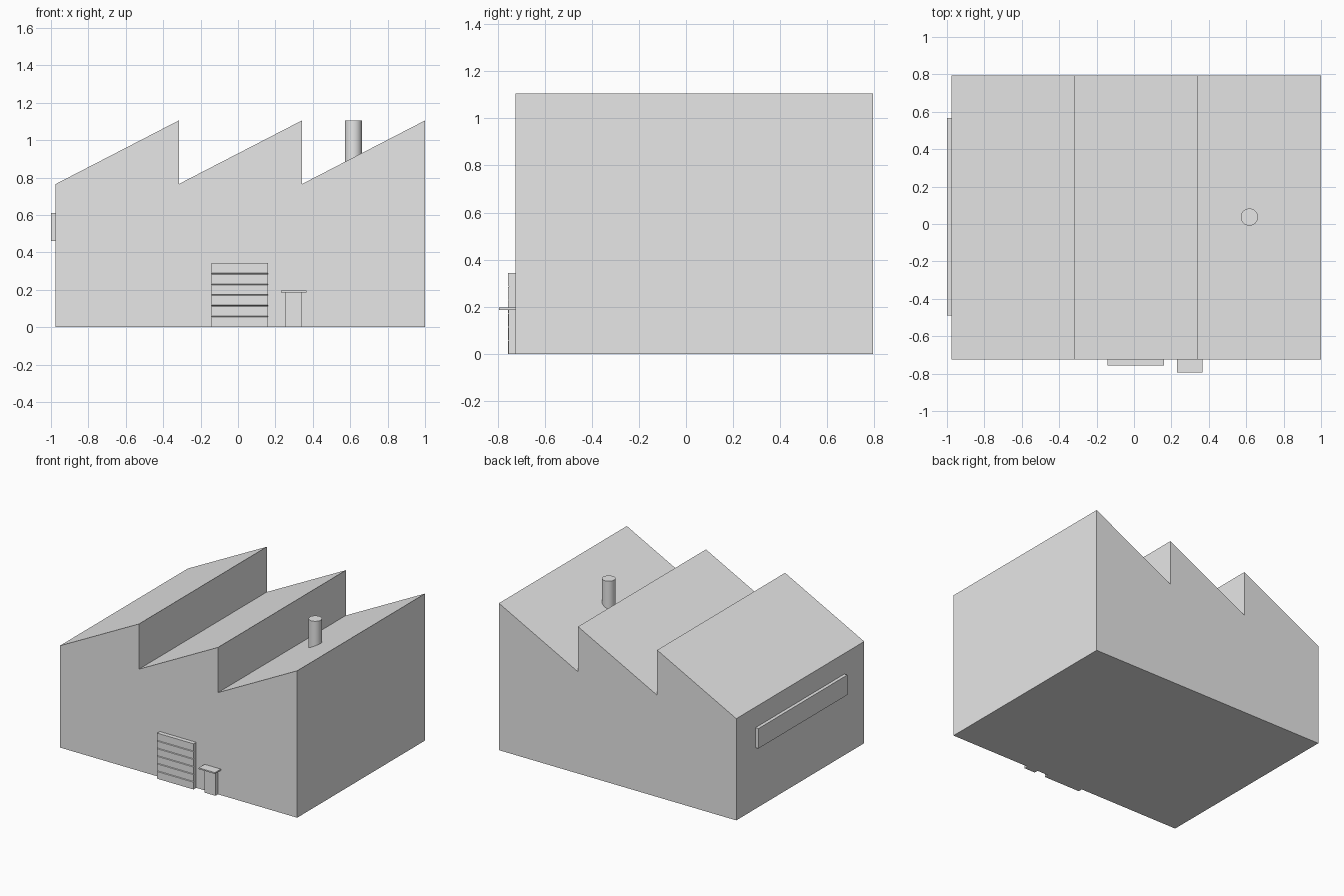
import bpy
import bmesh

cube = bpy.data.objects.get("Cube")
if cube:
    bpy.data.objects.remove(cube, do_unlink=True)

grey = bpy.data.materials.new("light_grey")
grey.use_nodes = True
grey.diffuse_color = (0.8, 0.8, 0.8, 1)
grey.node_tree.nodes["Principled BSDF"].inputs["Base Color"].default_value = (0.8, 0.8, 0.8, 1)


def extrude(name, outline, direction):
    """Solid made by pushing a flat outline along a direction."""
    bm = bmesh.new()
    face = bm.faces.new([bm.verts.new(p) for p in outline])
    moved = bmesh.ops.extrude_face_region(bm, geom=[face], use_keep_orig=True)
    verts = [v for v in moved["geom"] if isinstance(v, bmesh.types.BMVert)]
    bmesh.ops.translate(bm, verts=verts, vec=direction)
    bmesh.ops.recalc_face_normals(bm, faces=bm.faces)
    mesh = bpy.data.meshes.new(name)
    bm.to_mesh(mesh)
    bm.free()
    mesh.materials.append(grey)
    obj = bpy.data.objects.new(name, mesh)
    bpy.context.collection.objects.link(obj)
    return obj


def box(name, x, y, z):
    outline = [(x[0], y[0], z[0]), (x[1], y[0], z[0]), (x[1], y[1], z[0]), (x[0], y[1], z[0])]
    return extrude(name, outline, (0, 0, z[1] - z[0]))


# Hall with three sawtooth roof bays
LEFT, RIGHT, FRONT, BACK = -0.975, 1.0, -0.725, 0.795
VALLEY, PEAK, BAYS = 0.765, 1.105, 3
bay = (RIGHT - LEFT) / BAYS
outline = [(RIGHT, FRONT, 0), (LEFT, FRONT, 0)]
for i in range(BAYS):
    outline.append((LEFT + i * bay, FRONT, VALLEY))
    outline.append((LEFT + (i + 1) * bay, FRONT, PEAK))
extrude("factory_hall", outline, (0, BACK - FRONT, 0))

# Roller door with grooves between its panels
DOOR_Y, DOOR_H, PANELS, GROOVE = -0.757, 0.343, 6, 0.003
x0, x1 = -0.143, 0.16
outline = [(x0, FRONT, 0), (x0, DOOR_Y, 0)]
for i in range(1, PANELS):
    z = DOOR_H * i / PANELS
    outline += [(x0, DOOR_Y, z - GROOVE), (x0, DOOR_Y + 2 * GROOVE, z), (x0, DOOR_Y, z + GROOVE)]
outline += [(x0, DOOR_Y, DOOR_H), (x0, FRONT, DOOR_H)]
extrude("roller_door", outline, (x1 - x0, 0, 0))

# Side entrance with canopy
box("entrance_door", (0.251, 0.341), (-0.755, FRONT), (0, 0.187))
box("entrance_canopy", (0.23, 0.365), (-0.795, FRONT), (0.186, 0.196))

# Long window band on the low side wall
box("window_band", (-1.0, LEFT), (-0.49, 0.567), (0.46, 0.61))

# Chimney standing in the last roof bay
bpy.ops.mesh.primitive_cylinder_add(vertices=32, radius=0.046, depth=0.305, location=(0.617, 0.037, PEAK - 0.1525))
chimney = bpy.context.object
chimney.name = "chimney"
chimney.data.materials.append(grey)
bpy.ops.object.shade_smooth_by_angle()
